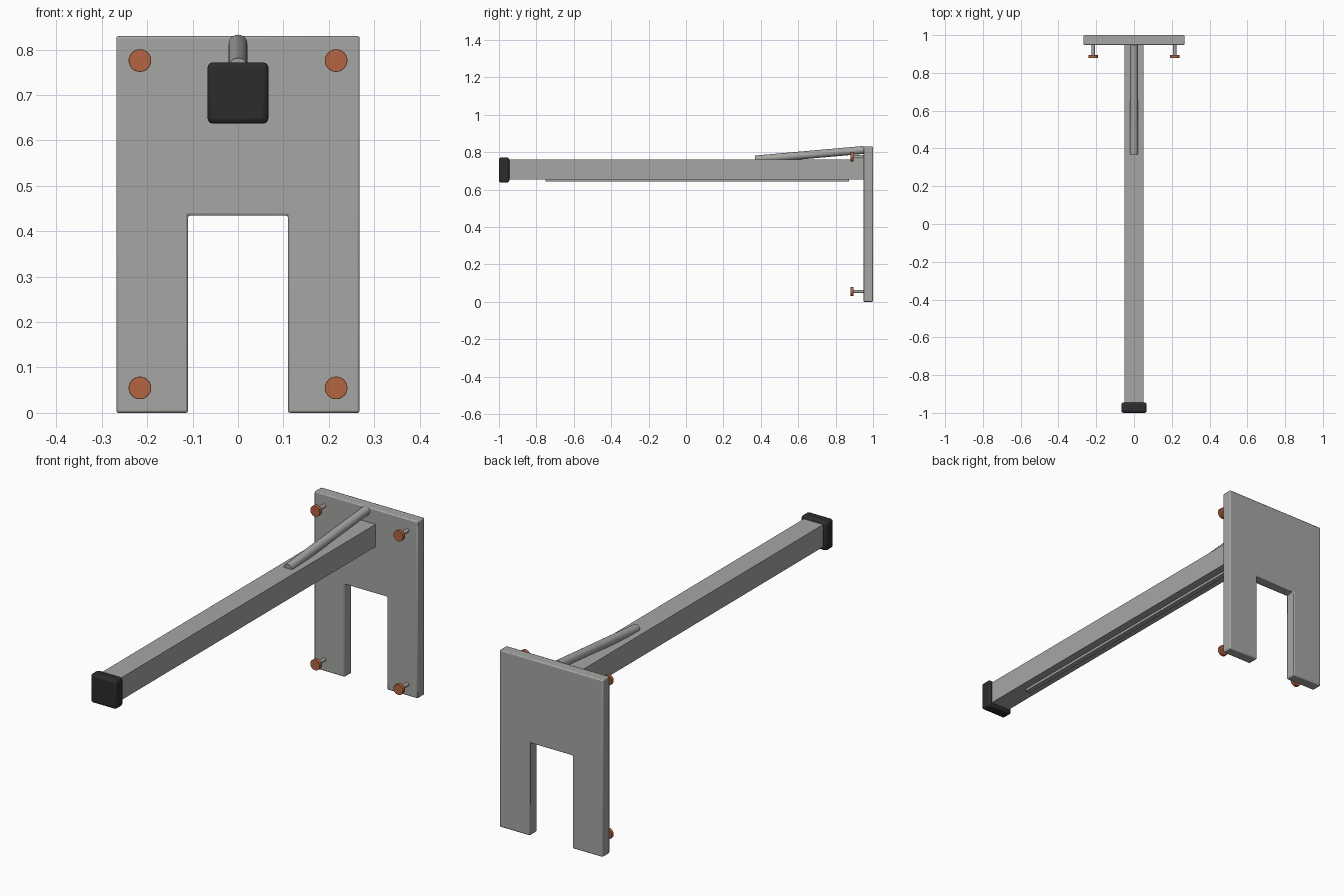
import bpy, bmesh, math
from mathutils import Vector

if "Cube" in bpy.data.objects:
    bpy.data.objects.remove(bpy.data.objects["Cube"], do_unlink=True)


def material(name, rgb):
    mat = bpy.data.materials.new(name)
    mat.use_nodes = True
    color = (*rgb, 1)
    mat.diffuse_color = color
    mat.node_tree.nodes["Principled BSDF"].inputs["Base Color"].default_value = color
    return mat


steel = material("grey steel", (0.38, 0.38, 0.37))
rubber = material("black rubber", (0.025, 0.025, 0.025))
copper = material("copper", (0.45, 0.13, 0.055))


def finish(obj, name, mat, bevel=0, segments=2):
    obj.name = name
    obj.data.materials.append(mat)
    if bevel:
        mod = obj.modifiers.new("rounded edges", "BEVEL")
        mod.width, mod.segments = bevel, segments
    bpy.ops.object.select_all(action="DESELECT")
    obj.select_set(True)
    bpy.context.view_layer.objects.active = obj
    bpy.ops.object.shade_smooth_by_angle(angle=math.radians(35))
    return obj


def box(name, low, high, mat, bevel=0, segments=2):
    low, high = Vector(low), Vector(high)
    bpy.ops.mesh.primitive_cube_add(size=1, location=(low + high) / 2)
    obj = bpy.context.object
    obj.scale = high - low
    bpy.ops.object.transform_apply(location=False, rotation=False, scale=True)
    return finish(obj, name, mat, bevel, segments)


def rod(name, start, end, radius, mat, sides=24, bevel=0):
    start, end = Vector(start), Vector(end)
    axis = end - start
    bpy.ops.mesh.primitive_cylinder_add(vertices=sides, radius=radius, depth=axis.length,
                                        location=(start + end) / 2,
                                        rotation=axis.to_track_quat("Z", "Y").to_euler())
    return finish(bpy.context.object, name, mat, bevel)


# Wall plate: an upside-down U outline, extruded backwards
half = [(0.11, 0.435), (0.11, 0), (0.268, 0), (0.268, 0.83)]
outline = half + [(-x, z) for x, z in reversed(half)]
bm = bmesh.new()
face = bm.faces.new([bm.verts.new((x, 0.948, z)) for x, z in outline])
extruded = bmesh.ops.extrude_face_region(bm, geom=[face])["geom"]
bmesh.ops.translate(bm, vec=(0, 0.052, 0),
                    verts=[v for v in extruded if isinstance(v, bmesh.types.BMVert)])
bmesh.ops.recalc_face_normals(bm, faces=bm.faces)
mesh = bpy.data.meshes.new("wall_plate")
bm.to_mesh(mesh)
bm.free()
plate = bpy.data.objects.new("wall_plate", mesh)
bpy.context.collection.objects.link(plate)
finish(plate, "wall_plate", steel, 0.005)

# Arm with its end cap and the thin rail underneath
box("arm", (-0.05, -0.96, 0.655), (0.05, 0.95, 0.76), steel)
box("end_cap", (-0.067, -1, 0.637), (0.067, -0.945, 0.772), rubber, 0.012, 3)
box("under_rail", (-0.012, -0.75, 0.643), (0.012, 0.872, 0.657), steel)

# Sloping brace from the plate to the top of the arm
rod("brace", (0, 0.37, 0.761), (0, 0.95, 0.812), 0.021, steel, sides=16)

# Four bolts in the corners of the plate
for side, x in (("left", 0.216), ("right", -0.216)):
    for level, z in (("lower", 0.055), ("upper", 0.776)):
        rod(f"{level}_{side}_bolt_shank", (x, 0.89, z), (x, 0.955, z), 0.009, steel, 16)
        rod(f"{level}_{side}_bolt_head", (x, 0.879, z), (x, 0.896, z), 0.025, copper, 24, 0.001)
